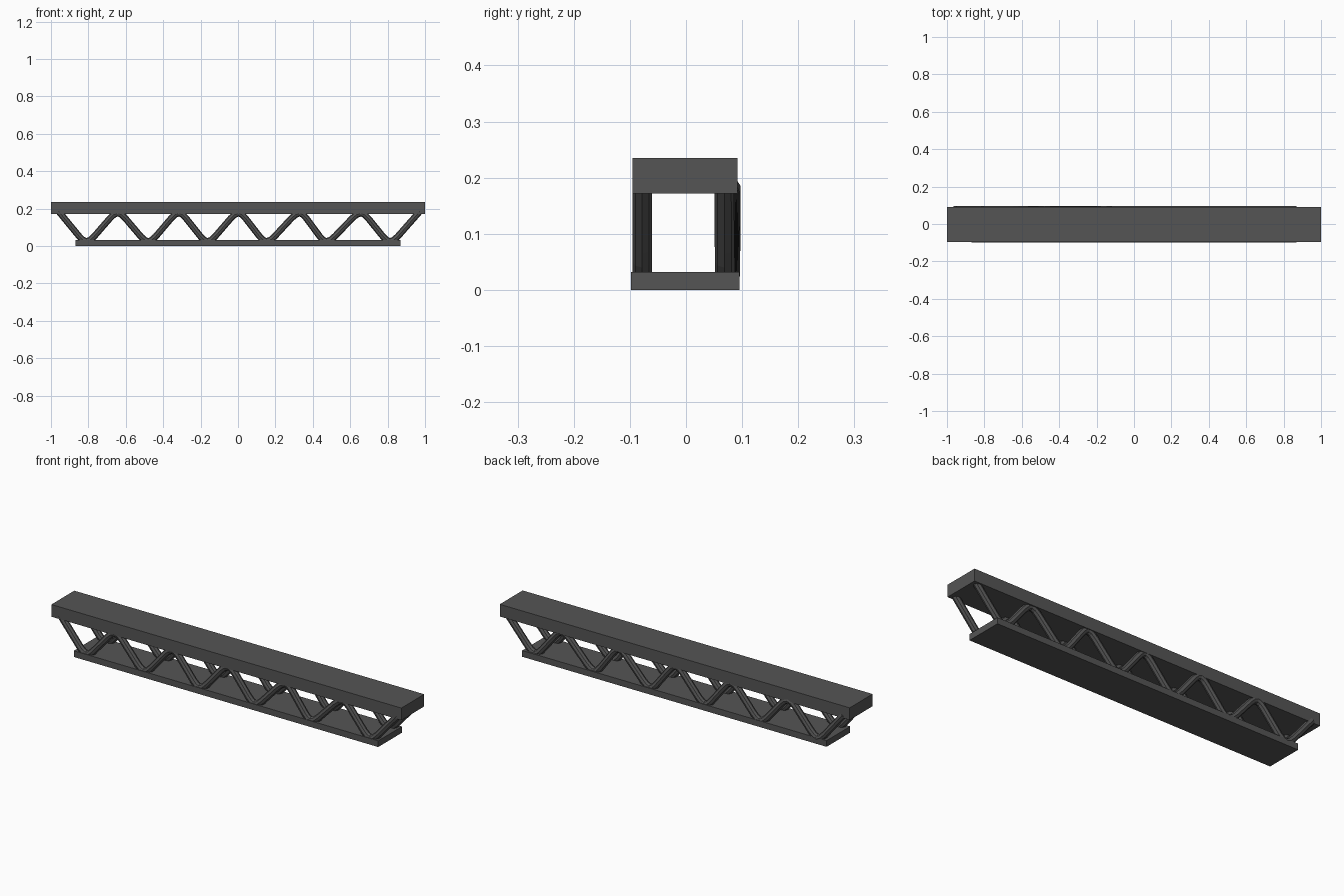
import bpy, bmesh, math
from mathutils import Vector

if "Cube" in bpy.data.objects:
    bpy.data.objects.remove(bpy.data.objects["Cube"])

steel = bpy.data.materials.new("dark grey steel")
steel.diffuse_color = (0.09, 0.09, 0.09, 1)
steel.use_nodes = True
steel.node_tree.nodes["Principled BSDF"].inputs["Base Color"].default_value = steel.diffuse_color


def add_object(name, bm):
    bmesh.ops.recalc_face_normals(bm, faces=bm.faces)
    mesh = bpy.data.meshes.new(name)
    bm.to_mesh(mesh)
    bm.free()
    mesh.materials.append(steel)
    obj = bpy.data.objects.new(name, mesh)
    bpy.context.collection.objects.link(obj)


def chord(name, x0, x1, y0, y1, z0, z1):
    bm = bmesh.new()
    bmesh.ops.create_cube(bm, size=1)
    for v in bm.verts:
        v.co = ((x0 + x1) / 2 + v.co.x * (x1 - x0),
                (y0 + y1) / 2 + v.co.y * (y1 - y0),
                (z0 + z1) / 2 + v.co.z * (z1 - z0))
    add_object(name, bm)


# Alternating peak and valley positions of the bent web bar
KNOTS = [-0.968, -0.81, -0.643, -0.48, -0.316, -0.163, 0.003,
         0.152, 0.33, 0.472, 0.657, 0.813, 0.982]
STEPS, SIDES, RADIUS = 8, 8, 0.0175


def web_bar(name, y_left, y_right):
    # Rounded zigzag centre line
    path = []
    for i in range(len(KNOTS) - 1):
        for s in range(STEPS + (i == len(KNOTS) - 2)):
            t = s / STEPS
            u = math.pi * (i + t)
            x = KNOTS[i] + (KNOTS[i + 1] - KNOTS[i]) * t
            z = 0.1 + 0.075 * (math.cos(u) + 0.05 * math.cos(3 * u)) / 1.05
            y = y_left + (y_right - y_left) * (x + 1) / 2
            path.append(Vector((x, y, z)))
    # Extend the end legs in a straight line instead of levelling off
    for a, b, c in ((0, 3, 4), (-1, -4, -5)):
        slope = (path[b] - path[c]) / abs(path[b].x - path[c].x)
        for k in range(3):
            j = a + k if a == 0 else a - k
            path[j] = path[b] + slope * abs(path[j].x - path[b].x) * 0.85

    # Sweep an octagon along the path
    bm = bmesh.new()
    rings = []
    for i, p in enumerate(path):
        tan = path[min(i + 1, len(path) - 1)] - path[max(i - 1, 0)]
        side = Vector((0, 1, 0))
        up = tan.cross(side).normalized()
        rings.append([bm.verts.new(p + RADIUS * (math.cos(a) * side + math.sin(a) * up))
                      for a in (2 * math.pi * k / SIDES for k in range(SIDES))])
    for r, q in zip(rings, rings[1:]):
        for k in range(SIDES):
            n = (k + 1) % SIDES
            bm.faces.new((r[k], r[n], q[n], q[k]))
    bm.faces.new(rings[0])
    bm.faces.new(rings[-1])
    add_object(name, bm)


# Top and bottom chords
chord("top_chord", -1, 1, -0.095, 0.092, 0.172, 0.235)
chord("bottom_chord", -0.87, 0.87, -0.098, 0.095, 0, 0.032)

# Bent web bars, the back one slightly skewed
web_bar("front_web_bar", -0.078, -0.078)
web_bar("back_web_bar", 0.080, 0.068)
